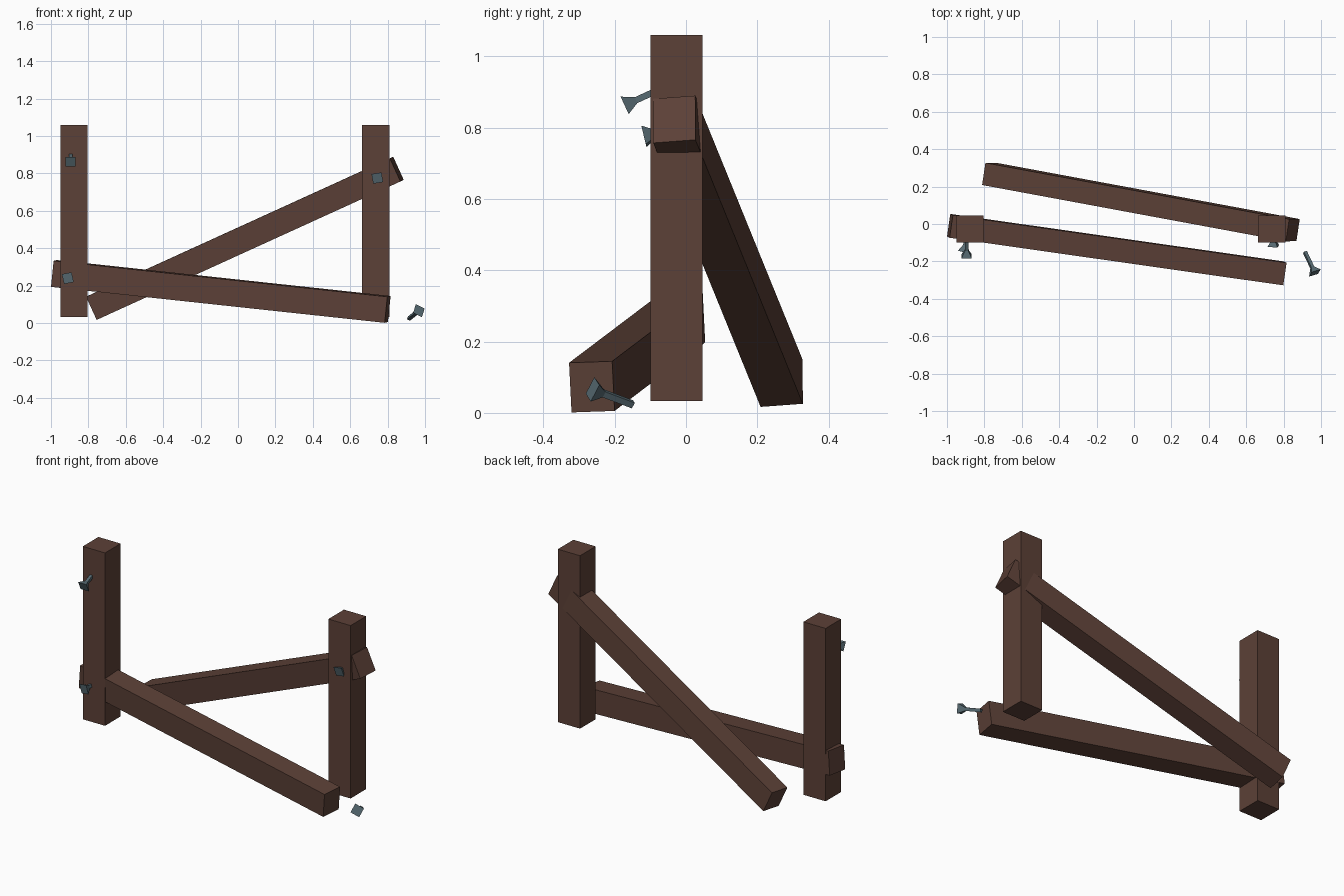
import bpy, bmesh
from mathutils import Vector, Matrix

if "Cube" in bpy.data.objects:
    bpy.data.objects.remove(bpy.data.objects["Cube"])


def material(name, rgb):
    m = bpy.data.materials.new(name)
    m.diffuse_color = (*rgb, 1)
    m.use_nodes = True
    m.node_tree.nodes["Principled BSDF"].inputs["Base Color"].default_value = m.diffuse_color
    return m


wood = material("dark_wood", (0.107, 0.052, 0.038))
iron = material("iron", (0.095, 0.145, 0.168))


def make_object(name, bm, mat, matrix):
    bmesh.ops.recalc_face_normals(bm, faces=bm.faces)
    mesh = bpy.data.meshes.new(name)
    bm.to_mesh(mesh)
    bm.free()
    mesh.materials.append(mat)
    obj = bpy.data.objects.new(name, mesh)
    obj.matrix_world = matrix
    bpy.context.collection.objects.link(obj)


def aim(a, b, roll, origin):
    """Local X runs from a to b, local Z stays up, then rolled about X."""
    rot = (b - a).to_track_quat('X', 'Z').to_matrix().to_4x4()
    return Matrix.Translation(origin) @ rot @ Matrix.Rotation(roll, 4, 'X')


def beam(name, a, b, width, height, roll=0.0):
    a, b = Vector(a), Vector(b)
    bm = bmesh.new()
    bmesh.ops.create_cube(bm, size=1)
    bmesh.ops.scale(bm, vec=((b - a).length, width, height), verts=bm.verts)
    make_object(name, bm, wood, aim(a, b, roll, (a + b) / 2))


def nail(name, head, tip, roll=0.0):
    head, tip = Vector(head), Vector(tip)
    length = (tip - head).length
    bm = bmesh.new()
    rings = []
    # flat square head, flare, square shank
    for x, r in ((0, 0.027), (0.035, 0.009), (length, 0.009)):
        rings.append([bm.verts.new((x, r * sy, r * sz))
                      for sy, sz in ((-1, -1), (1, -1), (1, 1), (-1, 1))])
    for p, q in zip(rings, rings[1:]):
        for i in range(4):
            j = (i + 1) % 4
            bm.faces.new((p[i], p[j], q[j], q[i]))
    bm.faces.new(rings[0])
    bm.faces.new(rings[-1])
    make_object(name, bm, iron, aim(head, tip, roll, head))


# upright posts
for side, x in (("left", -0.877), ("right", 0.737)):
    beam(f"{side}_post", (x, -0.027, 0.033), (x, -0.027, 1.06), 0.146, 0.146)

# fallen rails
beam("front_rail", (-0.984, -0.01, 0.265), (0.80, -0.264, 0.073), 0.122, 0.14, 0.035)
beam("back_rail", (-0.775, 0.268, 0.083), (0.849, -0.033, 0.823), 0.12, 0.136, 0.08)

# nails in the posts and one lying loose
nail("upper_left_nail", (-0.895, -0.172, 0.862), (-0.895, -0.05, 0.918))
nail("lower_left_nail", (-0.91, -0.147, 0.24), (-0.885, -0.017, 0.255), -0.2)
nail("right_nail", (0.745, -0.118, 0.775), (0.745, 0.013, 0.807), -0.17)
nail("loose_nail", (0.967, -0.262, 0.066), (0.914, -0.15, 0.024), 0.45)
